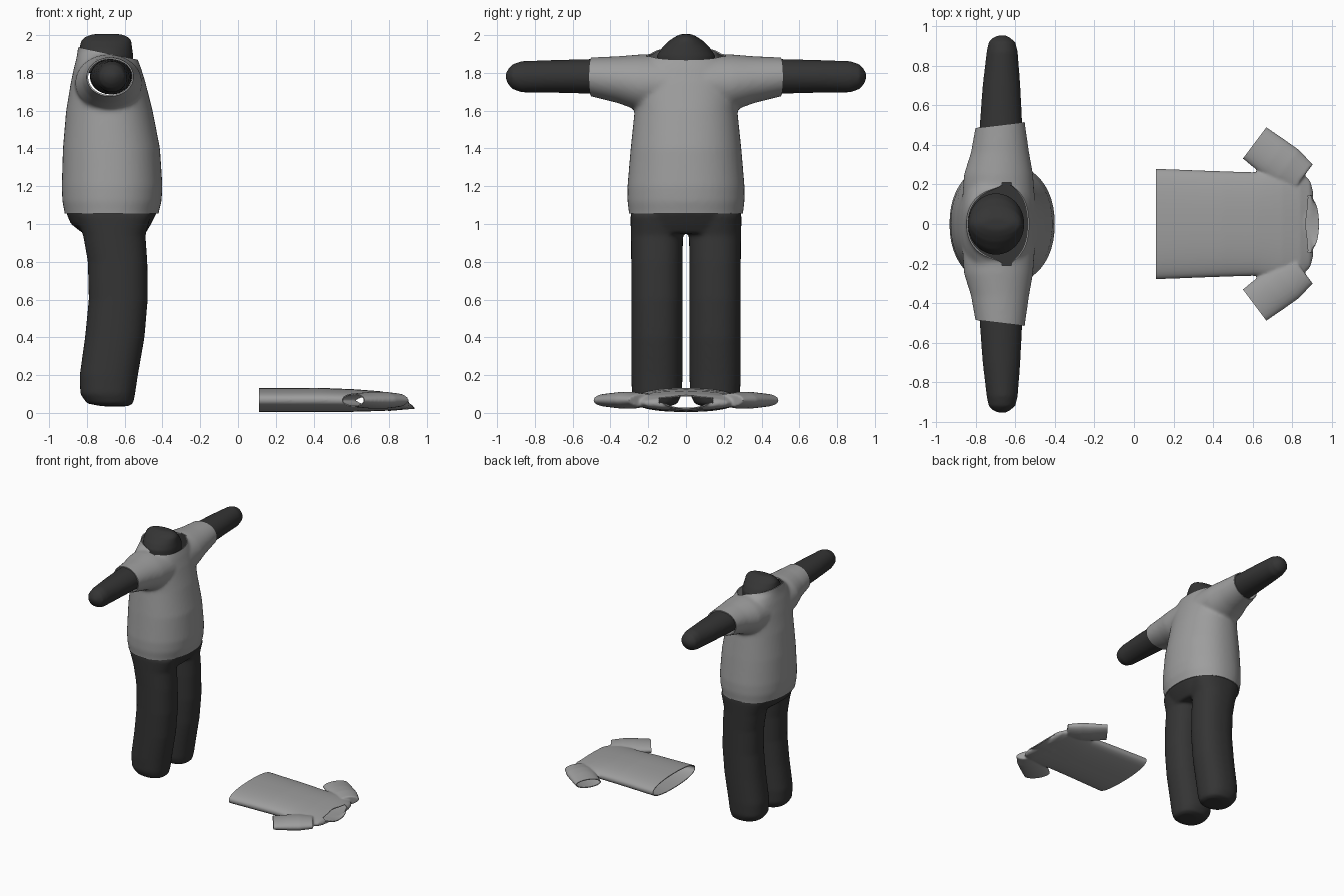
import bpy, bmesh, math
from mathutils import Vector

if "Cube" in bpy.data.objects:
    bpy.data.objects.remove(bpy.data.objects["Cube"])


def material(name, value):
    m = bpy.data.materials.new(name)
    m.use_nodes = True
    m.diffuse_color = (value, value, value, 1)
    m.node_tree.nodes["Principled BSDF"].inputs["Base Color"].default_value = m.diffuse_color
    return m


SHIRT = material("shirt grey", 0.34)
BODY = material("mannequin charcoal", 0.035)


def loft(bm, rings, power=2.0, sides=48):
    """Skin rings of (centre, half axis u, half axis v) into a closed tube."""
    def co(t):
        return math.copysign(abs(t) ** (2 / power), t)
    loops = []
    for c, u, v in rings:
        loop = []
        for i in range(sides):
            a = math.tau * i / sides
            loop.append(bm.verts.new(Vector(c) + Vector(u) * co(math.cos(a)) + Vector(v) * co(math.sin(a))))
        loops.append(loop)
    for a, b in zip(loops, loops[1:]):
        for i in range(sides):
            j = (i + 1) % sides
            bm.faces.new((a[i], a[j], b[j], b[i]))
    bm.faces.new(loops[0][::-1])
    bm.faces.new(loops[-1])


def upright(rows, yc=0):
    """Rings from rows of z, x min, x max, y half width."""
    return [(((a + b) / 2, yc, z), ((b - a) / 2, 0, 0), (0, w, 0)) for z, a, b, w in rows]


def sideways(rows, side):
    """Rings from rows of y, x min, x max, z min, z max."""
    return [(((a + b) / 2, side * y, (c + d) / 2), ((b - a) / 2, 0, 0), (0, 0, (d - c) / 2))
            for y, a, b, c, d in rows]


def bake(ob):
    mesh = bpy.data.meshes.new_from_object(ob.evaluated_get(bpy.context.evaluated_depsgraph_get()))
    ob.modifiers.clear()
    ob.data = mesh


def finish(name, bm, mat, voxel, smooth, cuts=(), wall=0):
    """Fuse the lofts, trim the openings, then give cloth its thickness."""
    bmesh.ops.recalc_face_normals(bm, faces=bm.faces)
    mesh = bpy.data.meshes.new(name)
    bm.to_mesh(mesh)
    bm.free()
    ob = bpy.data.objects.new(name, mesh)
    bpy.context.collection.objects.link(ob)
    fuse = ob.modifiers.new("fuse", 'REMESH')
    fuse.mode, fuse.voxel_size = 'VOXEL', voxel
    soft = ob.modifiers.new("soften", 'SMOOTH')
    soft.factor, soft.iterations = 0.5, smooth
    bake(ob)
    bm = bmesh.new()
    bm.from_mesh(ob.data)
    for point, normal, zone in cuts:
        faces = [f for f in bm.faces if zone(f.calc_center_median())]
        geom = set(faces) | {e for f in faces for e in f.edges} | {v for f in faces for v in f.verts}
        bmesh.ops.bisect_plane(bm, geom=list(geom), plane_co=point, plane_no=normal, clear_outer=True)
    bm.to_mesh(ob.data)
    bm.free()
    if wall:
        shell = ob.modifiers.new("cloth", 'SOLIDIFY')
        shell.thickness, shell.offset = wall, -1
        bake(ob)
    ob.data.materials.clear()
    ob.data.materials.append(mat)
    bpy.ops.object.select_all(action='DESELECT')
    ob.select_set(True)
    bpy.context.view_layer.objects.active = ob
    bpy.ops.object.shade_smooth_by_angle(angle=math.radians(40))


# Legs and hips
bm = bmesh.new()
for s in (-1, 1):
    loft(bm, upright([(0.035, -0.72, -0.58, 0.07), (0.05, -0.80, -0.555, 0.11), (0.10, -0.835, -0.545, 0.132),
                      (0.2, -0.838, -0.53, 0.136), (0.4, -0.81, -0.495, 0.136), (0.6, -0.79, -0.478, 0.136),
                      (0.8, -0.795, -0.48, 0.136), (0.94, -0.82, -0.49, 0.138), (1.05, -0.86, -0.46, 0.14)],
                     s * 0.154), 2.3)
loft(bm, upright([(0.95, -0.82, -0.49, 0.27), (1.0, -0.885, -0.46, 0.285), (1.06, -0.91, -0.43, 0.29),
                  (1.14, -0.91, -0.43, 0.29)]), 2.3)
finish("legs_and_hips", bm, BODY, 0.012, 6)

# Arms with rounded ends
for s, name in ((-1, "right_arm"), (1, "left_arm")):
    bm = bmesh.new()
    loft(bm, sideways([(0.3, -0.785, -0.56, 1.685, 1.875), (0.5, -0.78, -0.565, 1.69, 1.873),
                       (0.7, -0.765, -0.575, 1.695, 1.868), (0.87, -0.745, -0.588, 1.697, 1.862),
                       (0.92, -0.735, -0.60, 1.715, 1.845), (0.945, -0.71, -0.63, 1.745, 1.815),
                       (0.955, -0.68, -0.65, 1.775, 1.79)], s))
    finish(name, bm, BODY, 0.01, 4)

# Neck dome
bm = bmesh.new()
loft(bm, upright([(1.8, -0.84, -0.555, 0.155), (1.89, -0.84, -0.555, 0.155), (1.93, -0.84, -0.56, 0.13),
                  (1.97, -0.83, -0.565, 0.09), (1.99, -0.81, -0.58, 0.06), (2.005, -0.77, -0.62, 0.03)]))
finish("neck", bm, BODY, 0.009, 4)

# Worn shirt
bm = bmesh.new()
loft(bm, upright([(0.98, -0.91, -0.43, 0.30), (1.06, -0.918, -0.42, 0.302), (1.12, -0.93, -0.405, 0.31),
                  (1.2, -0.933, -0.40, 0.31), (1.4, -0.927, -0.413, 0.293), (1.6, -0.91, -0.452, 0.272),
                  (1.75, -0.885, -0.49, 0.28), (1.83, -0.868, -0.515, 0.27), (1.88, -0.855, -0.535, 0.22),
                  (1.91, -0.85, -0.545, 0.17), (1.96, -0.845, -0.55, 0.155)]), 2.2)
for s in (-1, 1):
    loft(bm, sideways([(0.1, -0.87, -0.50, 1.58, 1.90), (0.25, -0.86, -0.51, 1.60, 1.897),
                       (0.36, -0.825, -0.53, 1.64, 1.888), (0.5, -0.80, -0.55, 1.675, 1.882),
                       (0.58, -0.79, -0.56, 1.69, 1.875)], s))
cuts = [((0, 0, 1.055), (0, 0, -1), lambda p: p.z < 1.2),
        ((-0.7, 0, 1.905), (0.21, 0, 1), lambda p: abs(p.y) < 0.2 and p.z > 1.8)]
cuts += [((-0.68, s * 0.5, 0), (-0.12, s, 0), lambda p, s=s: p.y * s > 0.4) for s in (-1, 1)]
finish("worn_shirt", bm, SHIRT, 0.012, 8, cuts, 0.008)

# Flat shirt lying on the ground
bm = bmesh.new()
rows = [(0.02, 0.275, 0.005, 0.132), (0.11, 0.28, 0.005, 0.132), (0.45, 0.267, 0.005, 0.132),
        (0.62, 0.262, 0.006, 0.125), (0.75, 0.28, 0.01, 0.115), (0.84, 0.27, 0.014, 0.10),
        (0.89, 0.22, 0.02, 0.082), (0.905, 0.17, 0.03, 0.068)]
loft(bm, [((x, 0, (a + b) / 2), (0, w, 0), (0, 0, (b - a) / 2)) for x, w, a, b in rows], 2.3)
loft(bm, [((x, 0, 0.055), (0, 0.115, 0), (0, 0, h)) for x, h in ((0.8, 0.045), (0.9, 0.036), (0.99, 0.03))])
cuts = [((0.11, 0, 0), (-1, 0, 0), lambda p: p.x < 0.3),
        ((0.9, 0, 0.06), (0.74, 0, 0.67), lambda p: p.x > 0.83 and abs(p.y) < 0.135)]
for s in (-1, 1):
    along, across = Vector((0.8, -0.6 * s, 0)), Vector((0.6, 0.8 * s, 0))
    mouth = Vector((0.61, 0.41 * s, 0.067))
    loft(bm, [(mouth + along * t, across * w, (0, 0, h)) for t, w, h in
              ((-0.08, 0.1, 0.034), (0, 0.1, 0.035), (0.12, 0.105, 0.044), (0.2, 0.107, 0.045), (0.3, 0.09, 0.035))])
    cuts.append((mouth, -along, lambda p, s=s: p.y * s > 0.3 and p.x < 0.75))
finish("flat_shirt", bm, SHIRT, 0.007, 6, cuts, 0.006)
